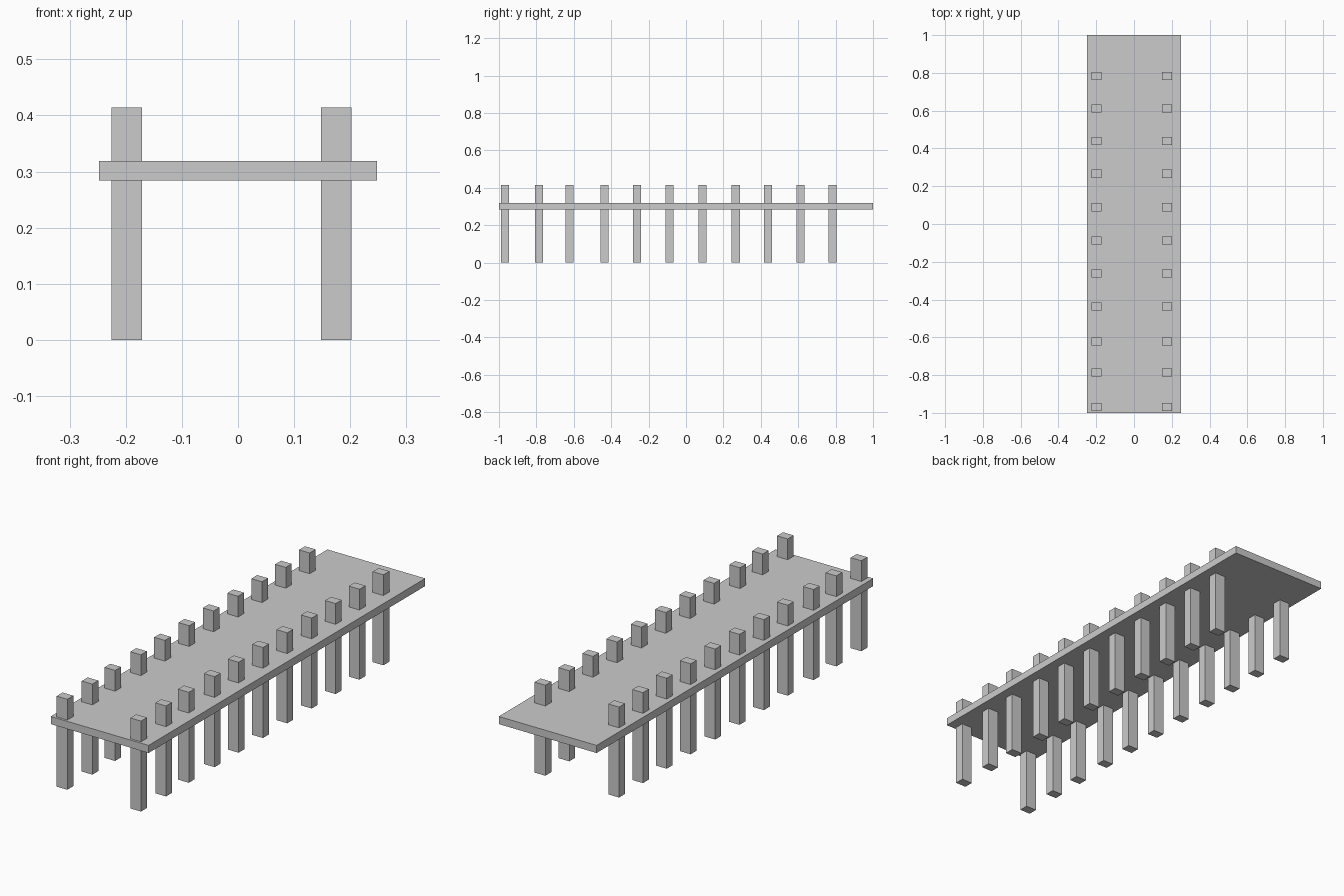
import bpy

if "Cube" in bpy.data.objects:
    bpy.data.objects.remove(bpy.data.objects["Cube"])


def box(name, x, y, z):
    """Axis-aligned box from (min, max) pairs."""
    bpy.ops.mesh.primitive_cube_add(
        size=1, location=[(a + b) / 2 for a, b in (x, y, z)])
    ob = bpy.context.object
    ob.name = name
    ob.scale = [b - a for a, b in (x, y, z)]
    bpy.ops.object.transform_apply(location=False, rotation=False, scale=True)
    return ob


# Walkway deck
box("deck", (-0.2475, 0.2475), (-1.0, 1.0), (0.284, 0.319))

# Two rows of posts running through the deck, slightly uneven spacing
post_y = [-0.968, -0.787, -0.623, -0.436, -0.263, -0.087,
          0.089, 0.266, 0.439, 0.611, 0.784]
rows = {"left": (-0.225, -0.171), "right": (0.148, 0.202)}
half_depth = 0.0215

for side, x in rows.items():
    for i, y in enumerate(post_y, 1):
        box(f"{side}_post_{i}", x, (y - half_depth, y + half_depth), (0.0, 0.414))
